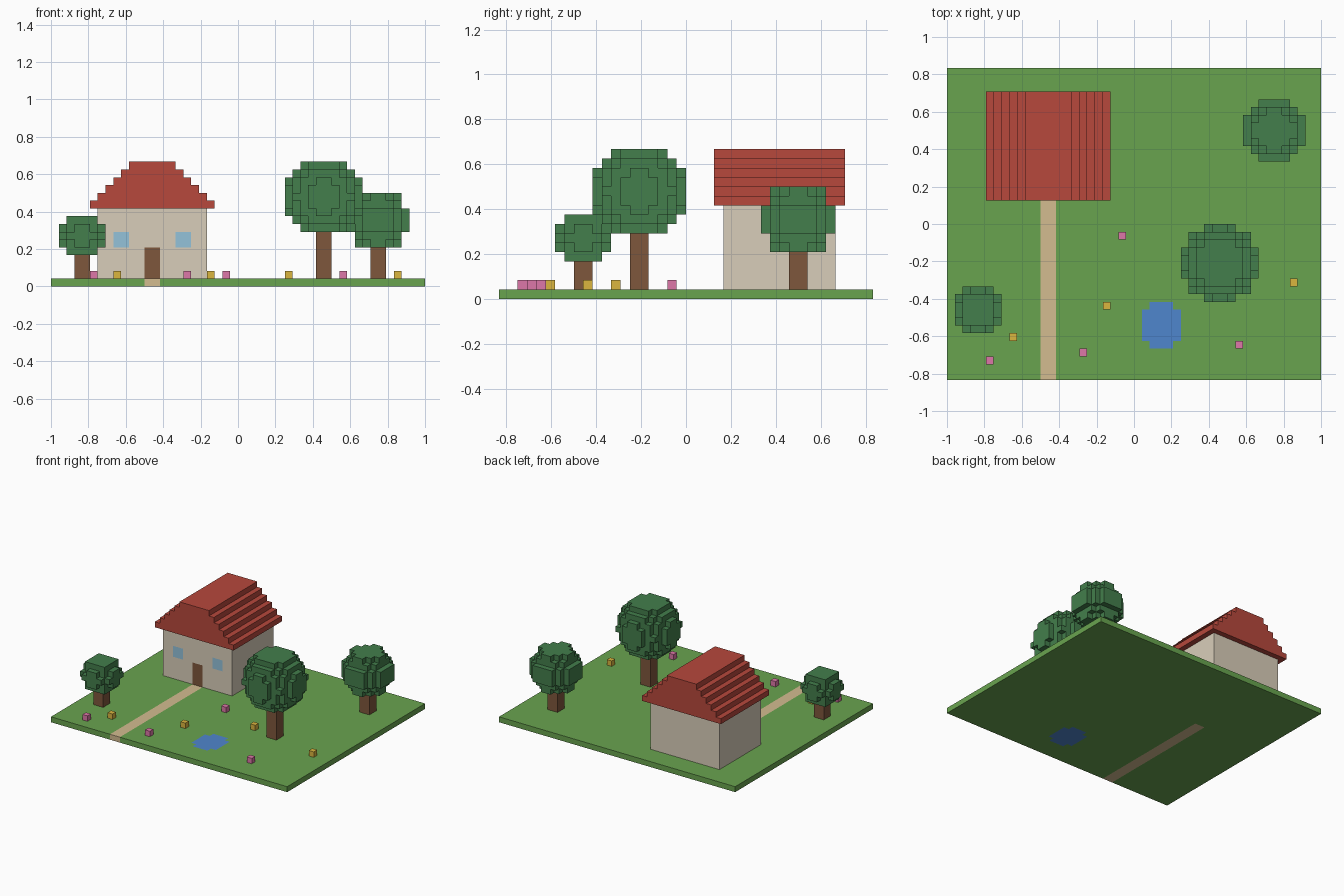
import bpy
import bmesh
from itertools import product
from mathutils import Vector

V = 1 / 24                      # edge of one block
WIDE, DEEP = 48, 40             # garden size in blocks

cube = bpy.data.objects.get("Cube")
if cube:
    bpy.data.objects.remove(cube, do_unlink=True)


def material(name, rgb):
    """Flat colour given as 0-255 sRGB."""
    lin = [((c / 255 + 0.055) / 1.055) ** 2.4 for c in rgb]
    m = bpy.data.materials.new(name)
    m.use_nodes = True
    m.diffuse_color = (*lin, 1)
    bsdf = next(n for n in m.node_tree.nodes if n.type == 'BSDF_PRINCIPLED')
    bsdf.inputs["Base Color"].default_value = (*lin, 1)
    bsdf.inputs["Roughness"].default_value = 0.9
    return m


grass = material("grass green", (105, 164, 79))
sand = material("path sand", (212, 188, 144))
water = material("pond blue", (79, 134, 205))
plaster = material("plaster cream", (217, 206, 186))
glass = material("window blue", (148, 194, 218))
tile = material("roof red", (183, 72, 60))
wood = material("wood brown", (126, 87, 60))
leaf = material("leaf green", (67, 126, 76))
pink = material("petal pink", (222, 119, 168))
yellow = material("petal yellow", (219, 182, 62))


def block(x0, x1, y0, y1, z0, z1):
    return set(product(range(x0, x1), range(y0, y1), range(z0, z1)))


def build(name, cells, mats, rule=lambda c: 0):
    """Skin a set of blocks with their exposed faces only; rule picks the colour."""
    bm = bmesh.new()
    verts = {}

    def vert(p):
        if p not in verts:
            verts[p] = bm.verts.new(((p[0] - WIDE / 2) * V, (p[1] - DEEP / 2) * V, p[2] * V))
        return verts[p]

    for c in sorted(cells):
        for axis, side in product(range(3), (0, 1)):
            near = list(c)
            near[axis] += 2 * side - 1
            if tuple(near) in cells:
                continue
            u, w = (axis + 1) % 3, (axis + 2) % 3
            ring = []
            for a, b in ((0, 0), (1, 0), (1, 1), (0, 1)):
                p = list(c)
                p[axis] += side
                p[u] += a
                p[w] += b
                ring.append(vert(tuple(p)))
            face = bm.faces.new(ring if side else ring[::-1])
            face.material_index = rule(c)
    # Merge flat runs of the same colour
    bmesh.ops.dissolve_limit(bm, angle_limit=0.01, verts=bm.verts[:], edges=bm.edges[:],
                             delimit={'MATERIAL'})
    mesh = bpy.data.meshes.new(name)
    bm.to_mesh(mesh)
    bm.free()
    for m in mats:
        mesh.materials.append(m)
    obj = bpy.data.objects.new(name, mesh)
    bpy.context.collection.objects.link(obj)
    return obj


# Ground with path and pond set into it
path = block(12, 14, 0, 24, 0, 1)
pond = block(25, 30, 5, 9, 0, 1) | block(26, 29, 4, 10, 0, 1)
build("ground", block(0, WIDE, 0, DEEP, 0, 1), [grass, sand, water],
      lambda c: 1 if c in path else 2 if c in pond else 0)

# House walls with door and two windows in the front
door = block(12, 14, 24, 25, 1, 5)
windows = block(8, 10, 24, 25, 5, 7) | block(16, 18, 24, 25, 5, 7)
build("house_walls", block(6, 20, 24, 36, 1, 10), [plaster, wood, glass],
      lambda c: 1 if c in door else 2 if c in windows else 0)

# Stepped roof
roof = set()
for i in range(6):
    roof |= block(5 + i, 21 - i, 23, 37, 10 + i, 11 + i)
build("roof", roof, [tile])


def tree(name, x, y, base, r):
    """Two-block trunk and a ball of leaves whose underside is at base."""
    build(name + "_trunk", block(x - 1, x + 1, y - 1, y + 1, 1, base), [wood])
    mid = Vector((x, y, base + r - 0.5))
    half = Vector((0.5, 0.5, 0.5))
    ball = {c for c in block(x - r, x + r, y - r, y + r, base, base + 2 * r)
            if (Vector(c) + half - mid).length <= r}
    build(name + "_crown", ball, [leaf])


tree("large_tree", 35, 15, 7, 5)
tree("medium_tree", 42, 32, 5, 4)
tree("small_tree", 4, 9, 4, 3)

# Flowers
for label, colour, spots in (
        ("pink_flower", pink, ((22, 18), (5, 2), (17, 3), (37, 4))),
        ("yellow_flower", yellow, ((8, 5), (20, 9), (44, 12), (30, 15)))):
    for n, (x, y) in enumerate(spots, 1):
        build(f"{label}_{n}", block(x, x + 1, y, y + 1, 1, 2), [colour])
